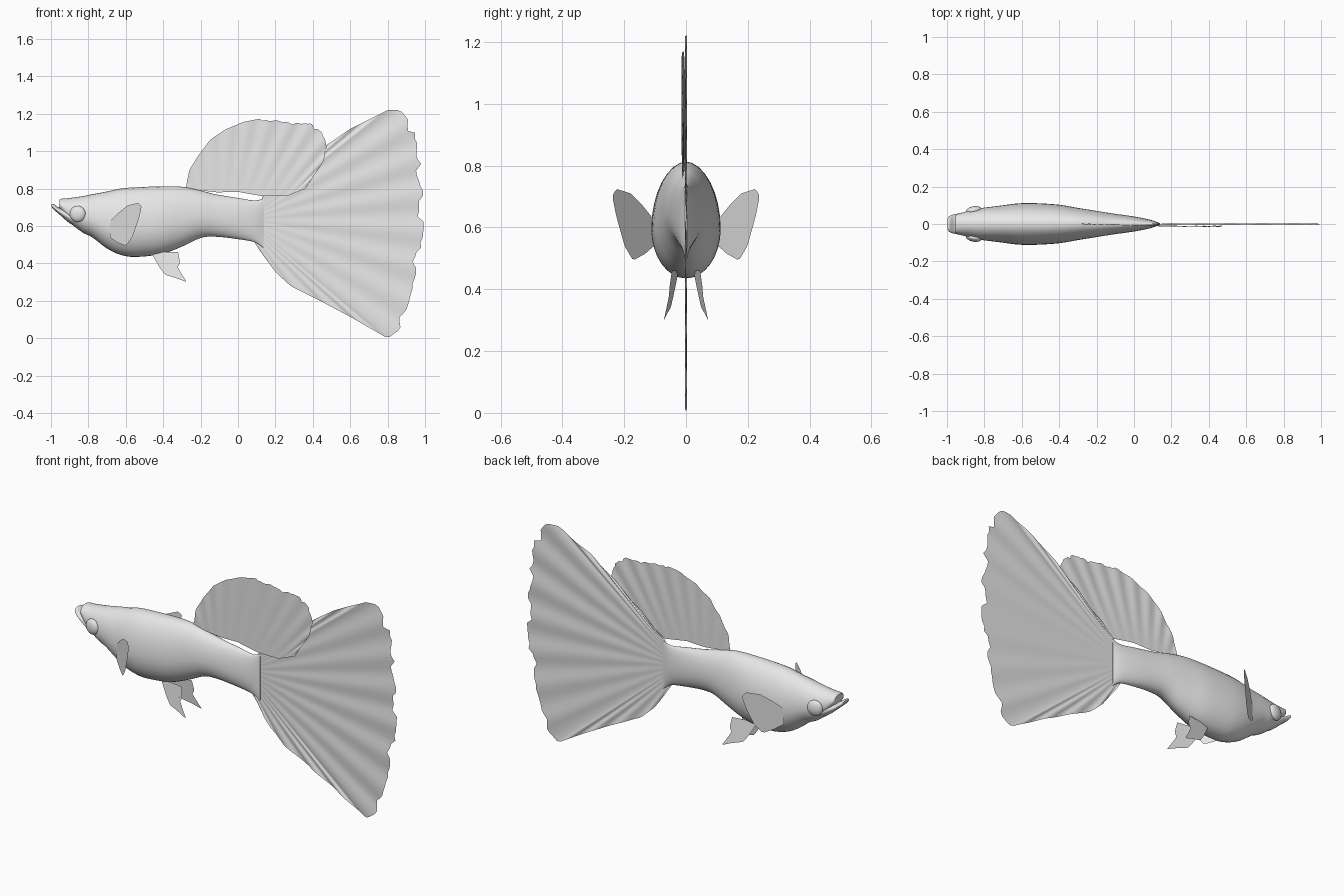
import bpy
import math
import random
from mathutils import Vector

random.seed(4)
cube = bpy.data.objects.get("Cube")
if cube:
    bpy.data.objects.remove(cube, do_unlink=True)

# One plain grey for the whole fish
grey = bpy.data.materials.new("plain_grey")
grey.use_nodes = True
colour = (0.8, 0.8, 0.8, 1)
grey.diffuse_color = colour
grey.node_tree.nodes["Principled BSDF"].inputs["Base Color"].default_value = colour


def make_object(name, verts, faces):
    mesh = bpy.data.meshes.new(name)
    mesh.from_pydata(verts, [], faces)
    mesh.materials.append(grey)
    for poly in mesh.polygons:
        poly.use_smooth = len(poly.vertices) == 4
    mesh.update()
    obj = bpy.data.objects.new(name, mesh)
    bpy.context.collection.objects.link(obj)
    return obj


def smooth_path(points, steps):
    """Catmull-Rom interpolation through points of any dimension."""
    pts = [Vector(p) for p in points]
    pts = [pts[0]] + pts + [pts[-1]]
    path = []
    for a, b, c, d in zip(pts, pts[1:], pts[2:], pts[3:]):
        for s in range(steps):
            t = s / steps
            path.append(b + (c - a) * (t / 2)
                        + (a * 2 - b * 5 + c * 4 - d) * (t * t / 2)
                        + (b * 3 - a - c * 3 + d) * (t ** 3 / 2))
    return path + [pts[-1]]


def loft(name, stations, steps=5, sides=32):
    """Egg-shaped rings along x; each station is x, bottom, top, half width (hundredths)."""
    rings = smooth_path(stations, steps)
    verts, faces = [], []
    for ring in rings:
        x, low, high, half = ring / 100
        middle = low + (high - low) * 0.43
        for k in range(sides):
            a = math.tau * k / sides
            up = math.sin(a)
            reach = high - middle if up > 0 else middle - low
            verts.append((x, half * math.cos(a), middle + reach * up))
    for r in range(len(rings) - 1):
        for k in range(sides):
            n = (k + 1) % sides
            a, b = r * sides, (r + 1) * sides
            faces.append((a + k, b + k, b + n, a + n))
    faces.append(tuple(range(sides)))
    faces.append(tuple(reversed(range(len(verts) - sides, len(verts)))))
    return make_object(name, verts, faces)


def resample(points, count):
    """Even spacing along a polyline given in hundredths."""
    pts = [Vector(p) / 100 for p in points]
    lengths = [(b - a).length for a, b in zip(pts, pts[1:])]
    total, result = sum(lengths), []
    for i in range(count + 1):
        d, k = total * i / count, 0
        while k < len(lengths) - 1 and d > lengths[k]:
            d -= lengths[k]
            k += 1
        result.append(pts[k].lerp(pts[k + 1], min(d / lengths[k], 1)))
    return result


def fin(name, root, edge, side, rays=60, rows=6, fray=0, frayed=(0, 1), ripple=0):
    """Thin sheet of rays from root to edge; side(x, z) gives y."""
    inner, outer = resample(root, rays), resample(edge, rays)
    verts, faces = [], []
    for i, (a, b) in enumerate(zip(inner, outer)):
        if frayed[0] < i / rays < frayed[1]:
            b = b.lerp(a, fray * random.random() ** 2)
        for j in range(rows + 1):
            v = j / rows
            p = a.lerp(b, v)
            wave = ripple * v * math.sin(i * 0.9)
            verts.append((p.x, side(p.x, p.y) + wave, p.y))
    step = rows + 1
    for i in range(rays):
        for j in range(rows):
            k = i * step + j
            faces.append((k, k + 1, k + step + 1, k + step))
    return make_object(name, verts, faces)


# Body: snout to tail stem
loft("body", [
    (-95.5, 69.5, 74, 4), (-94.5, 68, 74.6, 5.2), (-90, 62, 75, 6.6),
    (-83, 56.5, 76, 8.3), (-78, 54, 77, 9), (-70, 48, 78.5, 10),
    (-63, 44.7, 80, 10.9), (-55, 43.5, 80.7, 11.2), (-41, 45, 81.2, 10.4),
    (-30, 49, 81, 8.6), (-20, 53.6, 79, 7), (-12, 54.3, 77, 5.7),
    (0, 53, 75, 4), (9, 51.3, 73.7, 2.2), (14, 48, 75, 0.4)])

# Upturned lower jaw
loft("lower_jaw", [
    (-99.7, 70.3, 71.7, 2.8), (-98.5, 68.8, 71.8, 4.4), (-95.5, 66.2, 69.8, 5.3),
    (-90, 61.5, 69, 6.2), (-85, 59, 67, 6)])

# Tail fan, lower corner round to upper corner
fin("tail_fin",
    [(9, 51), (11, 57), (12, 64), (12, 70), (13, 75.5)],
    [(9, 51), (13, 45), (20, 35.5), (28, 28), (44, 20), (60, 11.5), (80, 0),
     (87, 5), (86, 11), (90, 15), (93, 25), (95, 34), (97, 42), (99, 53),
     (99.5, 67), (99, 82), (98, 93), (96.5, 102), (94, 113), (93, 117),
     (89, 119), (87, 122), (80, 122), (60, 112), (47, 103), (13, 75.5)],
    lambda x, z: 0, rays=110, rows=8, fray=0.045, frayed=(0.38, 0.7), ripple=0.004)

# Dorsal sail, trailing over the tail
fin("dorsal_fin",
    [(-28, 80), (-11, 78), (0, 78.3), (13, 76), (26, 76), (36, 80)],
    [(-28, 80), (-26, 90), (-21, 98), (-15, 106), (-7, 111.5), (3, 115.7),
     (11, 117.3), (19, 117), (29, 115), (39, 115), (45, 110), (47.5, 104),
     (47, 100), (45.5, 94), (42, 89), (36, 80)],
    lambda x, z: -0.012 * min(1, max(0, x + 0.28) * 2),
    rays=80, fray=0.03, frayed=(0.45, 0.95), ripple=0.003)

# Paired fins and eyes
for label, s in (("near", -1), ("far", 1)):
    fin("pectoral_fin_" + label,
        [(-68.5, 55), (-68, 63)],
        [(-68.5, 54), (-65, 51.5), (-60, 49.3), (-56.5, 54), (-53, 64),
         (-51.5, 70), (-53, 72.5), (-59, 71), (-64, 67), (-68, 63)],
        lambda x, z: s * (0.1 + 0.79 * (x + 0.69)), rays=36)
    fin("pelvic_fin_" + label,
        [(-46.5, 46), (-32, 46)],
        [(-46.5, 46), (-42, 38), (-39, 34), (-32.5, 32), (-27.3, 30),
         (-30.5, 34.5), (-32.5, 37.5), (-31, 40.5), (-32, 46)],
        lambda x, z: s * (0.025 + 0.15 * (x + 0.465) + 0.12 * (0.45 - z)), rays=36)
    bpy.ops.mesh.primitive_uv_sphere_add(
        segments=24, ring_count=16, radius=0.043, location=(-0.857, s * 0.073, 0.665))
    eye = bpy.context.object
    eye.name = "eye_" + label
    eye.scale = (1, 0.5, 1)
    eye.rotation_euler.z = s * 0.2
    eye.data.materials.append(grey)
    bpy.ops.object.shade_smooth()
